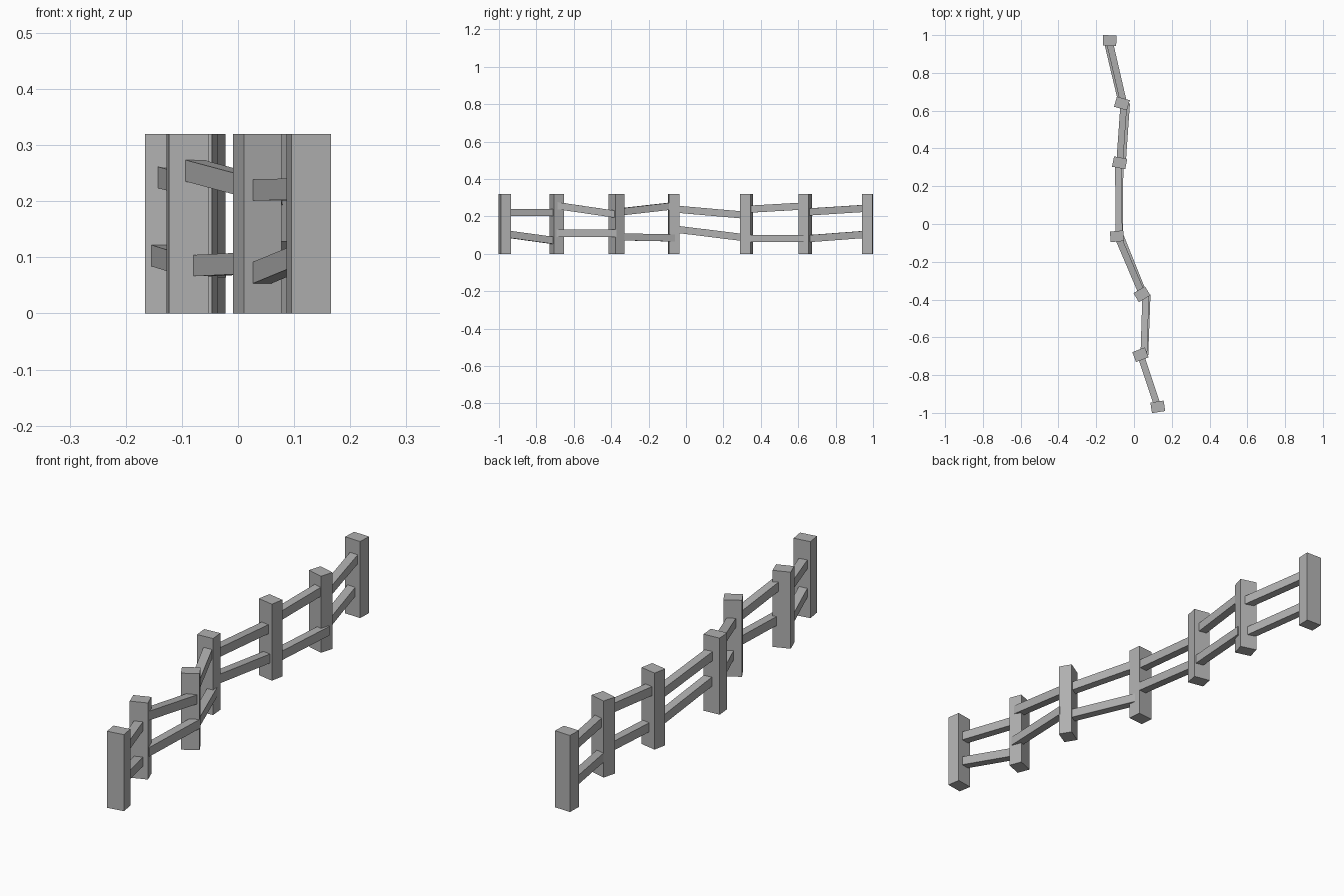
import bpy
from math import radians
from mathutils import Vector, Matrix

if "Cube" in bpy.data.objects:
    bpy.data.objects.remove(bpy.data.objects["Cube"])

POST = (0.071, 0.056, 0.32)
RAIL_W, RAIL_H = 0.035, 0.038

# Post x, y and twist in degrees, front to back
posts = [(0.126, -0.968, 9), (0.034, -0.692, 21), (0.042, -0.372, 31),
         (-0.090, -0.065, 5), (-0.076, 0.324, -11), (-0.064, 0.638, -16),
         (-0.129, 0.971, -2)]

# Per bay: (z at front post, z at back post, x shift front, x shift back)
upper = [(0.222, 0.220, 0, 0), (0.258, 0.211, 0.018, 0.020),
         (0.222, 0.257, 0.002, 0.003), (0.240, 0.206, 0.011, -0.007),
         (0.238, 0.256, 0, 0.010), (0.223, 0.244, 0.010, -0.002)]
lower = [(0.107, 0.069, 0, 0), (0.110, 0.110, 0.024, 0.028),
         (0.091, 0.085, 0.010, 0.019), (0.133, 0.085, 0.014, 0.002),
         (0.083, 0.083, 0.015, 0.025), (0.080, 0.105, 0, -0.014)]

grey = bpy.data.materials.new("weathered_wood")
grey.diffuse_color = (0.44, 0.44, 0.44, 1)
grey.use_nodes = True
grey.node_tree.nodes["Principled BSDF"].inputs["Base Color"].default_value = grey.diffuse_color


def box(name, size, matrix):
    bpy.ops.mesh.primitive_cube_add(size=1)
    ob = bpy.context.object
    ob.name = name
    ob.data.transform(matrix @ Matrix.Diagonal((*size, 1)))
    ob.data.materials.append(grey)
    return ob


def beam(name, a, b):
    """Square-cut rail running from a to b."""
    a, b = Vector(a), Vector(b)
    fwd = (b - a).normalized()
    side = fwd.cross(Vector((0, 0, 1))).normalized()
    up = side.cross(fwd)
    rot = Matrix((side, fwd, up)).transposed().to_4x4()
    return box(name, (RAIL_W, (b - a).length, RAIL_H),
               Matrix.Translation((a + b) / 2) @ rot)


# Upright posts
for i, (x, y, twist) in enumerate(posts):
    box(f"post_{i + 1}", POST,
        Matrix.Translation((x, y, POST[2] / 2)) @ Matrix.Rotation(radians(twist), 4, 'Z'))

# Two crooked rails in every bay
for label, rails in (("upper", upper), ("lower", lower)):
    for i, (z0, z1, d0, d1) in enumerate(rails):
        (x0, y0, _), (x1, y1, _) = posts[i], posts[i + 1]
        beam(f"{label}_rail_{i + 1}", (x0 + d0, y0, z0), (x1 + d1, y1, z1))
